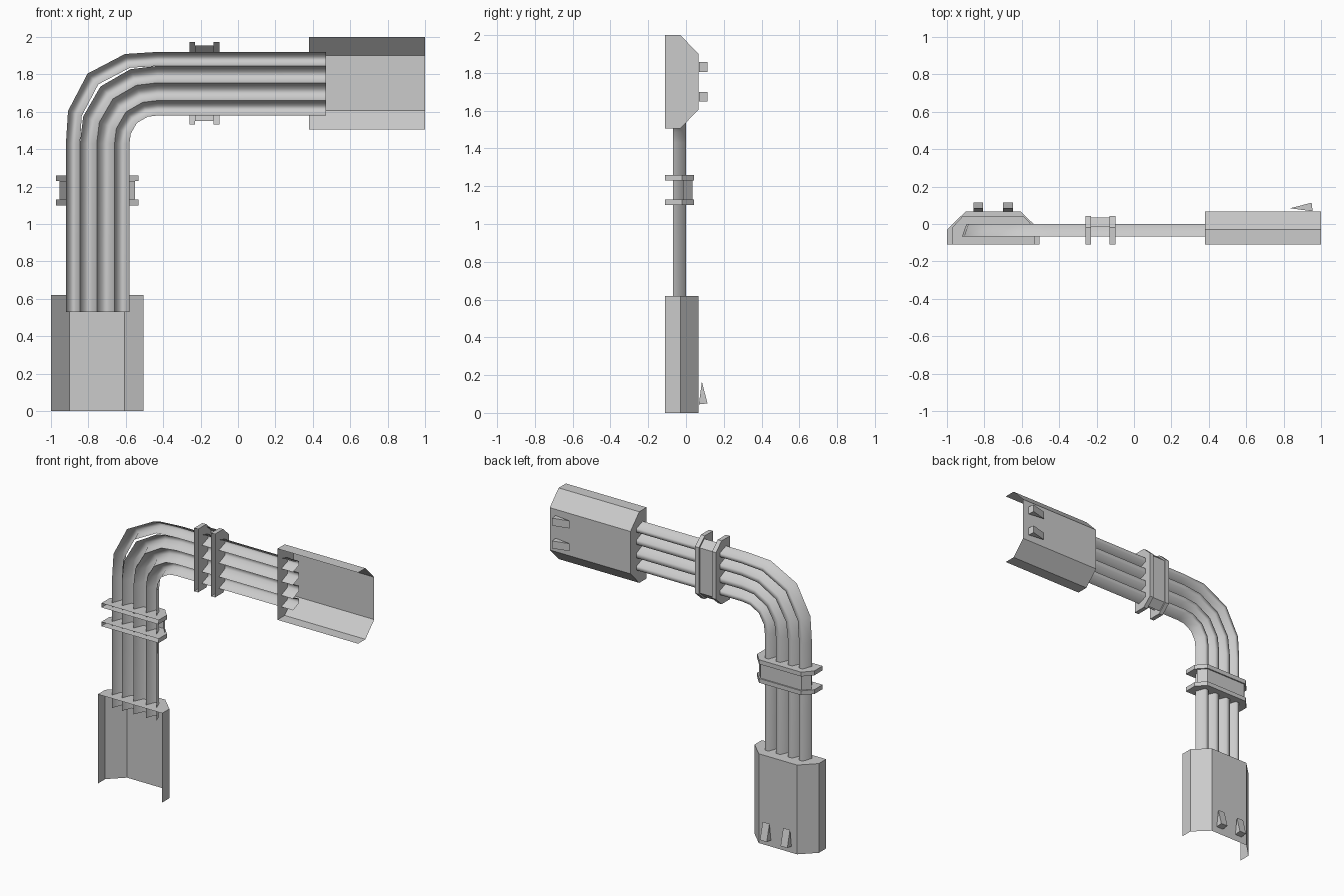
import bpy, bmesh, math

if "Cube" in bpy.data.objects:
    bpy.data.objects.remove(bpy.data.objects["Cube"], do_unlink=True)

grey = bpy.data.materials.new("plain_grey")
grey.use_nodes = True
grey.diffuse_color = (0.6, 0.6, 0.6, 1)
grey.node_tree.nodes["Principled BSDF"].inputs["Base Color"].default_value = (0.6, 0.6, 0.6, 1)


def swap(p):
    """Reflect across the diagonal of the elbow: upright arm <-> level arm."""
    return (1 - p[2], p[1], 1 - p[0])


def loft(name, rings, caps=(), closed=False, mirrored=False, smooth=False):
    """Join equal-length rings of points into one sheet, capping chosen rings."""
    bm = bmesh.new()
    rows = [[bm.verts.new(swap(p) if mirrored else p) for p in ring] for ring in rings]
    n = len(rows[0])
    for a, b in zip(rows, rows[1:]):
        for i in range(n if closed else n - 1):
            j = (i + 1) % n
            bm.faces.new((a[i], a[j], b[j], b[i]))
    for c in caps:
        bm.faces.new(rows[c])
    bmesh.ops.recalc_face_normals(bm, faces=bm.faces)
    # open shells must face the back
    if not closed and sum(f.normal.y * f.calc_area() for f in bm.faces) < 0:
        bmesh.ops.reverse_faces(bm, faces=bm.faces)
    for f in bm.faces:
        f.smooth = smooth
    mesh = bpy.data.meshes.new(name)
    bm.to_mesh(mesh)
    bm.free()
    mesh.materials.append(grey)
    obj = bpy.data.objects.new(name, mesh)
    bpy.context.collection.objects.link(obj)
    return obj


def symmetric(half, centre=-0.753):
    """Complete a half outline of (x, y) points about the arm's centre line."""
    return half + [(2 * centre - x, y) for x, y in reversed(half)]


def prism(outline, heights):
    return [[(x, y, z) for x, y in outline] for z in heights]


# Four half-pipes sweeping round the elbow
CX, CZ = -0.43, 1.43
edges = [0.49, 0.415, 0.325, 0.23, 0.15]
bend = [(0, 0), (20, 0.5), (45, 1), (70, 0.5), (90, 0)]
section = [(0, -0.068), (0.32, 0), (0.68, 0), (1, -0.068)]
for k in range(4):
    outer, inner = edges[k], edges[k + 1]
    bulge = 0.08 if k == 0 else 0.04
    profile = [(outer + (inner - outer) * t, y) for t, y in section]
    rings = [[(CX - r, y, 0.53) for r, y in profile]]
    for angle, amount in bend:
        a, s = math.radians(angle), 1 + bulge * amount
        rings.append([(CX - r * s * math.cos(a), y, CZ + r * s * math.sin(a))
                      for r, y in profile])
    rings.append([(0.47, y, CZ + r) for r, y in profile])
    loft(f"half_pipe_{k + 1}", rings, smooth=True)

# End housings, brackets and hooks, once per arm
housing = symmetric([(-1, -0.11), (-1, -0.03), (-0.9, 0.067)])
flange = symmetric([(-0.973, -0.11), (-0.973, -0.02), (-0.915, 0.043)])
web = symmetric([(-0.955, -0.015), (-0.91, 0.034)])
hook = [(0.068, 0.045), (0.114, 0.05), (0.084, 0.165)]

for arm, mirrored in (("lower", False), ("upper", True)):
    loft(f"{arm}_housing", prism(housing, (0, 0.62)), caps=(1,), mirrored=mirrored)
    for i, z in enumerate((1.10, 1.23)):
        loft(f"{arm}_bracket_flange_{i + 1}", prism(flange, (z, z + 0.03)),
             caps=(0, 1), mirrored=mirrored)
    loft(f"{arm}_bracket_web", prism(web, (1.13, 1.23)), mirrored=mirrored)
    for i, x in enumerate((-0.858, -0.70)):
        rings = [[(px, y, z) for y, z in hook] for px in (x, x + 0.052)]
        loft(f"{arm}_hook_{i + 1}", rings, caps=(0, 1), closed=True, mirrored=mirrored)
